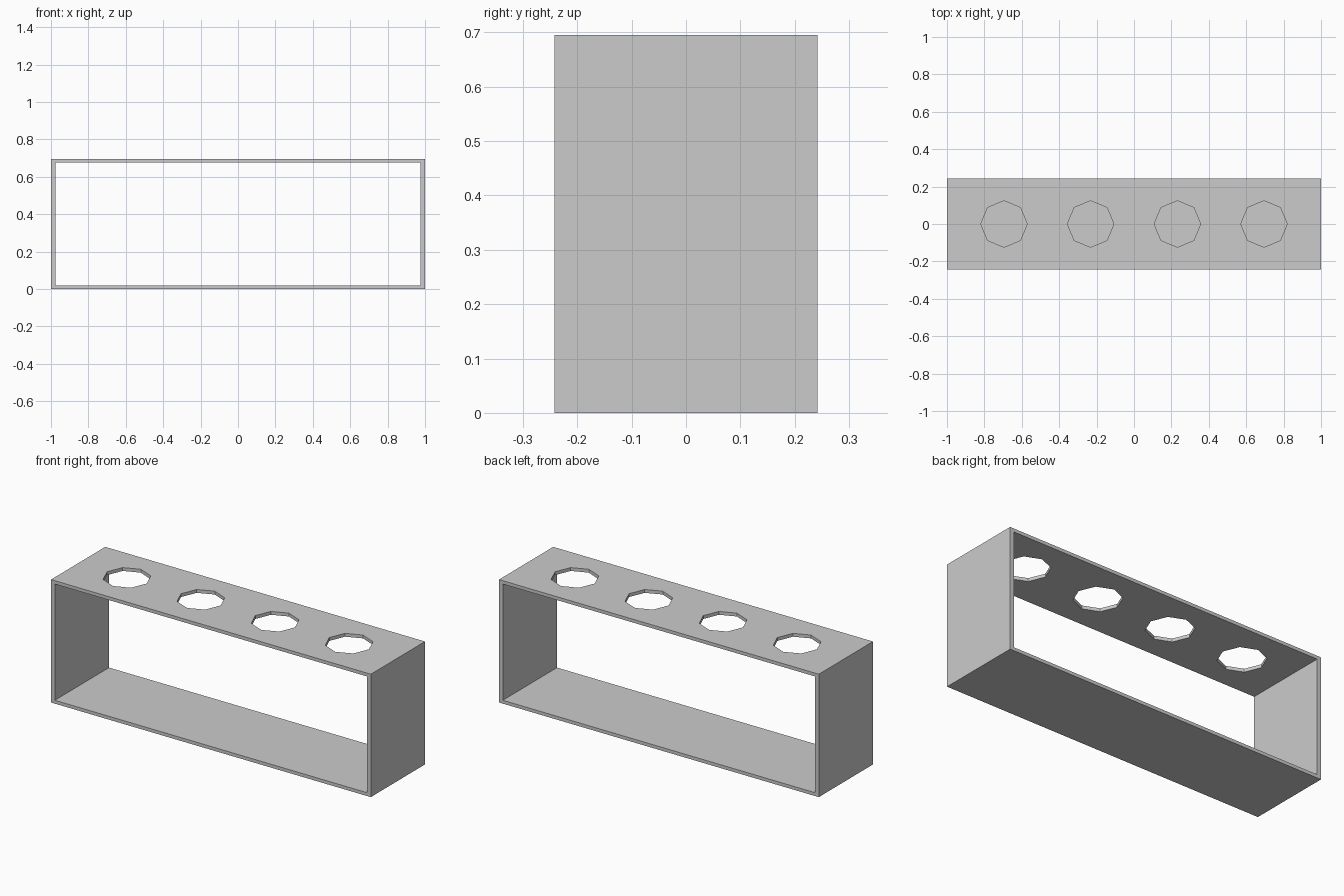
import bpy

if "Cube" in bpy.data.objects:
    bpy.data.objects.remove(bpy.data.objects["Cube"])

WIDTH, DEPTH, HEIGHT = 2.0, 0.484, 0.695
SIDE, PLATE = 0.024, 0.019        # side wall and top/bottom thickness
HOLE_R, HOLE_XS = 0.124, (-0.695, -0.232, 0.232, 0.695)


def box(name, size, z):
    bpy.ops.mesh.primitive_cube_add(size=1, location=(0, 0, z))
    ob = bpy.context.object
    ob.name = name
    ob.scale = size
    bpy.ops.object.transform_apply(location=True, rotation=False, scale=True)
    return ob


def cut(target, cutter):
    mod = target.modifiers.new(cutter.name, 'BOOLEAN')
    mod.operation = 'DIFFERENCE'
    mod.solver = 'EXACT'
    mod.object = cutter
    cutter.hide_render = True
    cutter.hide_set(True)


# Rectangular rack frame, open at front and back
rack = box("rack_frame", (WIDTH, DEPTH, HEIGHT), HEIGHT / 2)
cut(rack, box("opening_cutter",
              (WIDTH - 2 * SIDE, DEPTH * 2, HEIGHT - 2 * PLATE), HEIGHT / 2))

# Row of octagonal holes through the top plate
for i, x in enumerate(HOLE_XS):
    bpy.ops.mesh.primitive_cylinder_add(vertices=8, radius=HOLE_R, depth=0.2,
                                        location=(x, 0, HEIGHT))
    hole = bpy.context.object
    hole.name = f"hole_cutter_{i + 1}"
    cut(rack, hole)
